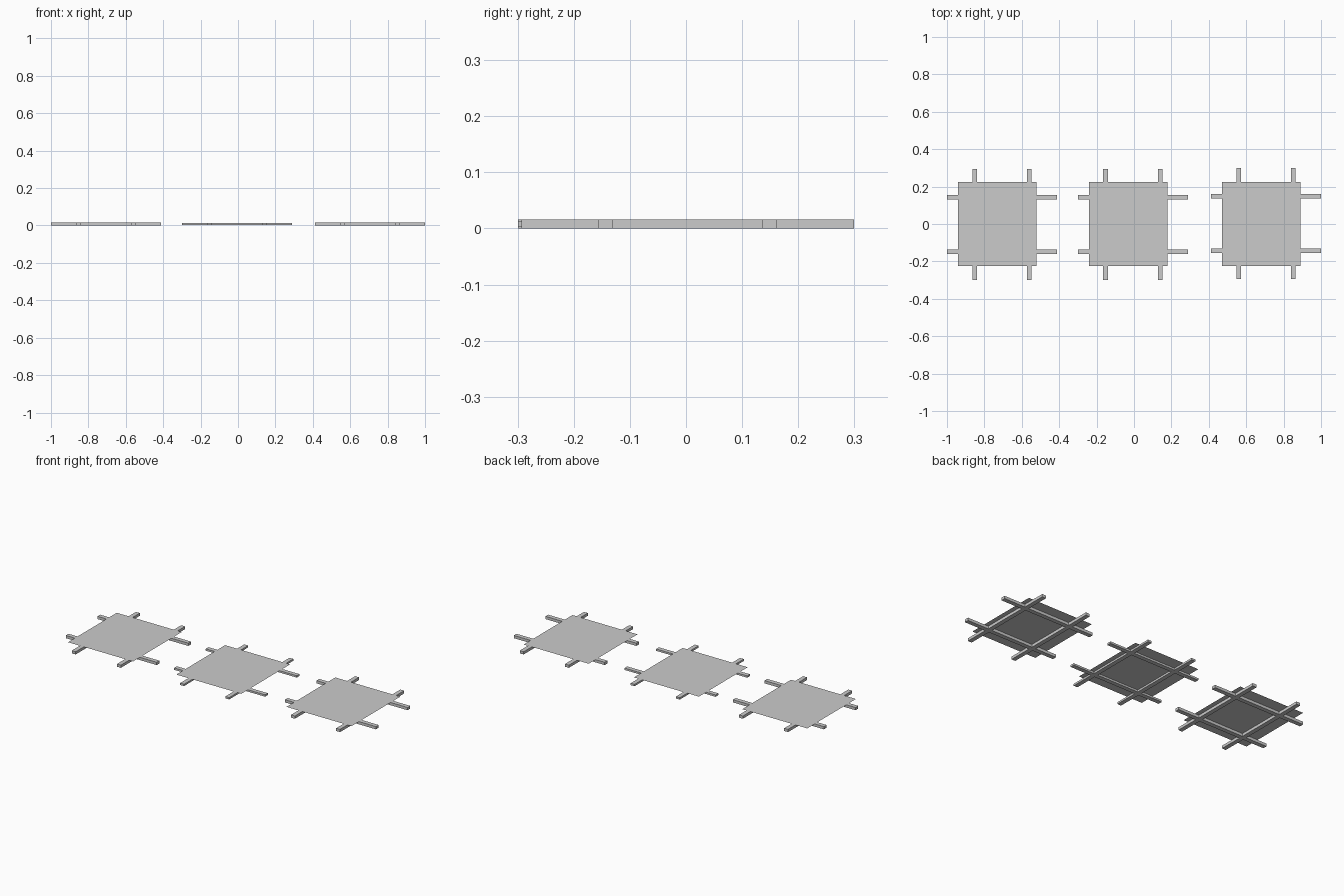
import bpy
import bmesh
from mathutils import Matrix, Vector

if "Cube" in bpy.data.objects:
    bpy.data.objects.remove(bpy.data.objects["Cube"])


def box(bm, x0, x1, y0, y1, z0, z1):
    size = (x1 - x0, y1 - y0, z1 - z0)
    centre = Vector(((x0 + x1) / 2, (y0 + y1) / 2, (z0 + z1) / 2))
    bmesh.ops.create_cube(bm, size=1, matrix=Matrix.Translation(centre) @ Matrix.Diagonal((*size, 1)))


def finish(bm, name):
    mesh = bpy.data.meshes.new(name)
    bm.to_mesh(mesh)
    bm.free()
    bpy.context.collection.objects.link(bpy.data.objects.new(name, mesh))


REACH_X, REACH_Y = 0.294, 0.296   # half lengths of the bars
SPACING, HALF = 0.146, 0.0125     # bar offset from centre, half bar width


def framed_panel(label, cx, cy, z0, z1, panel_gap):
    # Four crossing bars
    bm = bmesh.new()
    for s in (-1, 1):
        y = cy + s * SPACING
        box(bm, cx - REACH_X, cx + REACH_X, y - HALF, y + HALF, z0, z1)
        x = cx + s * SPACING
        box(bm, x - HALF, x + HALF, cy - REACH_Y, cy + REACH_Y, z0, z1)
    finish(bm, label + "_crossed_bars")

    # Thin sheet lying on the bars, slightly off centre
    bm = bmesh.new()
    place = Matrix.Translation((cx - 0.025, 0, z1 + panel_gap)) @ Matrix.Diagonal((0.42, 0.45, 1, 1))
    bmesh.ops.create_grid(bm, x_segments=1, y_segments=1, size=0.5, matrix=place)
    finish(bm, label + "_sheet")


framed_panel("left", -0.706, -0.003, 0.0, 0.016, 0.0002)
framed_panel("middle", -0.006, -0.003, 0.0025, 0.0135, 0.001)
framed_panel("right", 0.706, 0.003, 0.0, 0.016, 0.0002)
